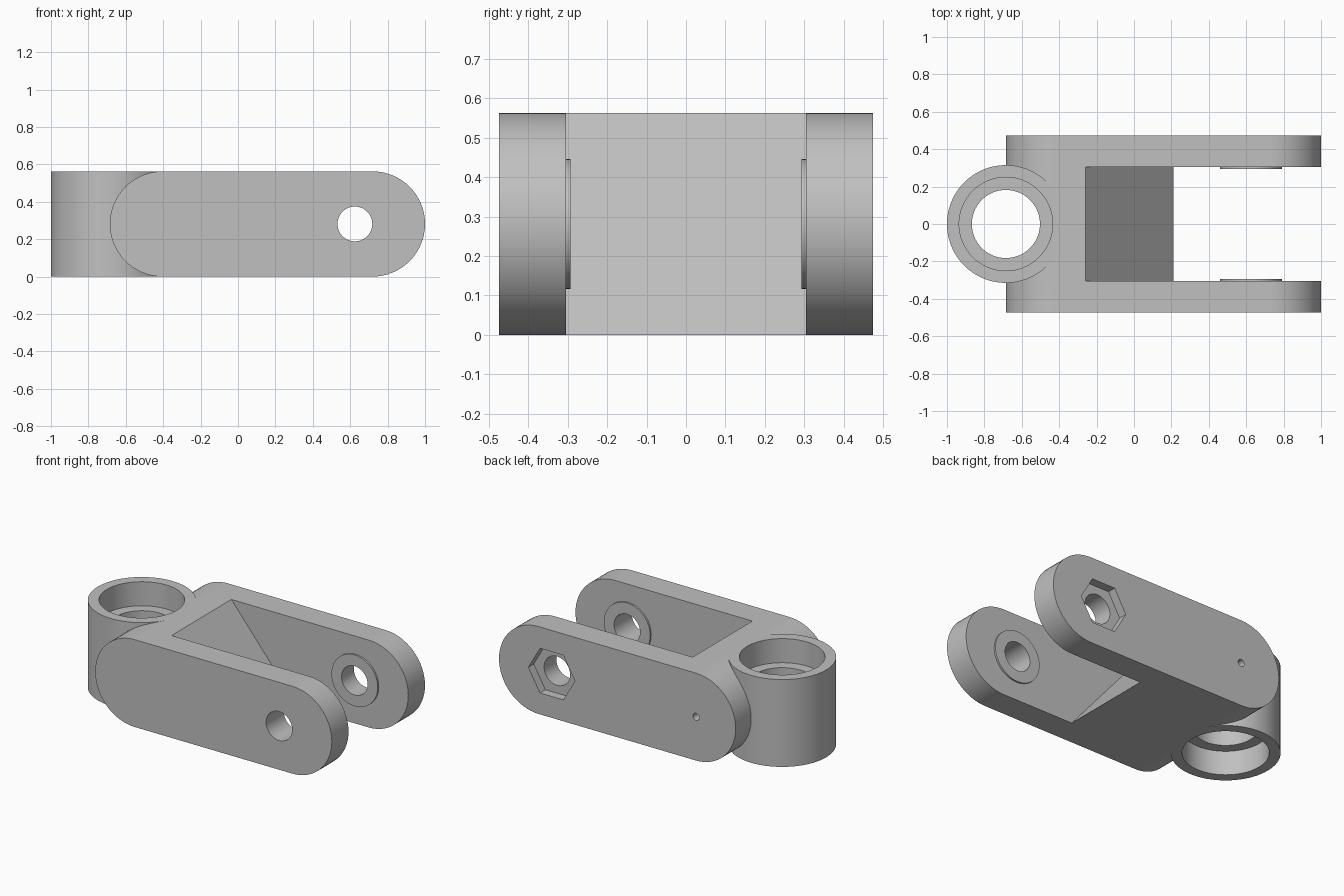
import bpy
import bmesh
from math import sin, cos, pi, radians
from mathutils import Matrix

cube = bpy.data.objects.get("Cube")
if cube:
    bpy.data.objects.remove(cube, do_unlink=True)

H = 0.5625             # overall height
R = H / 2              # end radius of the arms
OUTER, INNER = 0.474, 0.304   # half widths outside and inside the fork
PIN_X, TUBE_X, ARC_X = 0.625, -0.685, -0.404

grey = bpy.data.materials.new("light_grey")
grey.use_nodes = True
grey.diffuse_color = (0.53, 0.53, 0.53, 1)
bsdf = grey.node_tree.nodes["Principled BSDF"]
bsdf.inputs["Base Color"].default_value = grey.diffuse_color
bsdf.inputs["Roughness"].default_value = 0.6


def add_object(name, bm):
    bmesh.ops.recalc_face_normals(bm, faces=bm.faces)
    mesh = bpy.data.meshes.new(name)
    bm.to_mesh(mesh)
    bm.free()
    mesh.materials.append(grey)
    obj = bpy.data.objects.new(name, mesh)
    bpy.context.collection.objects.link(obj)
    return obj


def prism(name, profile, y0, y1):
    """Extrude an (x, z) profile from y0 to y1."""
    bm = bmesh.new()
    face = bm.faces.new([bm.verts.new((x, y0, z)) for x, z in profile])
    new = bmesh.ops.extrude_face_region(bm, geom=[face])["geom"]
    moved = [v for v in new if isinstance(v, bmesh.types.BMVert)]
    bmesh.ops.translate(bm, verts=moved, vec=(0, y1 - y0, 0))
    return add_object(name, bm)


def arc(x, z, r, start, end, n):
    return [(x + r * cos(start + (end - start) * i / n),
             z + r * sin(start + (end - start) * i / n)) for i in range(n + 1)]


def cross_pin(name, x, r, y0, y1, sides=48):
    """Cylinder or polygon lying along y at mid height."""
    return prism(name, arc(x, R, r, 0, 2 * pi, sides)[:-1], y0, y1)


def upright(name, r, z0, z1):
    """Vertical cylinder on the tube axis."""
    bm = bmesh.new()
    bmesh.ops.create_cone(bm, cap_ends=True, segments=72, radius1=r, radius2=r,
                          depth=z1 - z0,
                          matrix=Matrix.Translation((TUBE_X, 0, (z0 + z1) / 2)))
    return add_object(name, bm)


def combine(target, other, operation):
    mod = target.modifiers.new(operation.title(), 'BOOLEAN')
    mod.operation, mod.object, mod.solver = operation, other, 'EXACT'
    bpy.ops.object.select_all(action='DESELECT')
    bpy.context.view_layer.objects.active = target
    target.select_set(True)
    bpy.ops.object.modifier_apply(modifier=mod.name)
    bpy.data.objects.remove(other, do_unlink=True)


# Rounded bar that becomes the two arms and the web between them
outline = arc(1 - R, R, R, -pi / 2, pi / 2, 32) + arc(ARC_X, R, R, pi / 2, 1.5 * pi, 32)
body = prism("fork_link", outline, -OUTER, OUTER)

# Opening between the arms, with a sloped web face
slope = 0.47 / H
wedge = [(-0.26 - 0.1 * slope, H + 0.1), (0.21 + 0.1 * slope, -0.1),
         (1.2, -0.1), (1.2, H + 0.1)]
combine(body, prism("fork_opening", wedge, -INNER, INNER), 'DIFFERENCE')

# Upright tube with a stepped bore
combine(body, upright("tube", 0.315, 0, H), 'UNION')
for name, r, z0, z1 in (("bore", 0.182, -0.1, H + 0.1),
                        ("upper_seat", 0.25, H - 0.155, H + 0.1),
                        ("lower_seat", 0.25, -0.1, 0.155)):
    combine(body, upright(name, r, z0, z1), 'DIFFERENCE')

# Thin washer faces on the inside of each arm
for side in (-1, 1):
    boss = cross_pin("washer_face", PIN_X, 0.165, side * (INNER - 0.011), side * (INNER + 0.03))
    combine(body, boss, 'UNION')

# Pin hole, hexagonal nut pocket and small blind hole
combine(body, cross_pin("pin_hole", PIN_X, 0.093, -0.6, 0.6), 'DIFFERENCE')
combine(body, cross_pin("nut_pocket", PIN_X, 0.166, OUTER - 0.055, 0.6, 6), 'DIFFERENCE')
combine(body, cross_pin("small_hole", ARC_X, 0.023, OUTER - 0.08, 0.6, 24), 'DIFFERENCE')

# Smooth curved walls, crisp edges, flat faces kept flat
bpy.ops.object.select_all(action='DESELECT')
body.select_set(True)
bpy.context.view_layer.objects.active = body
bpy.ops.object.shade_smooth_by_angle(angle=radians(30))
weighted = body.modifiers.new("Flat faces", 'WEIGHTED_NORMAL')
weighted.keep_sharp = True
